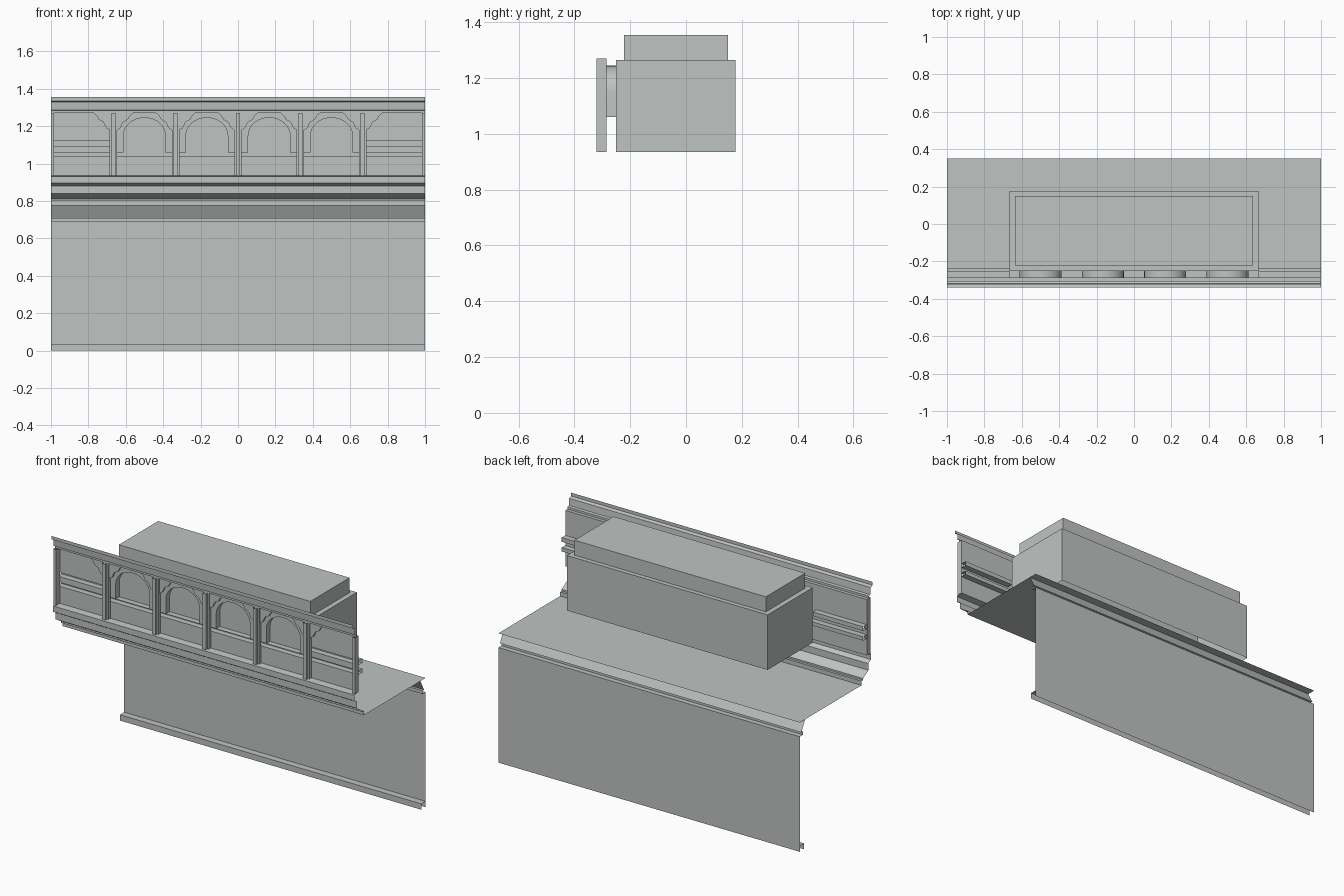
import bpy, bmesh, math

cube = bpy.data.objects.get("Cube")
if cube:
    bpy.data.objects.remove(cube)

stone = bpy.data.materials.new("pale_grey_stone")
stone.use_nodes = True
GREY = (0.52, 0.55, 0.54, 1)
stone.diffuse_color = GREY
stone.node_tree.nodes["Principled BSDF"].inputs["Base Color"].default_value = GREY

PANEL, RECESS = -0.285, -0.25      # front panel plane and back of recesses
BASE, HEAD = 0.935, 1.265          # bottom and top of the gallery panel
SILL, SPRING = 1.06, 1.15          # arch sill and spring line
BAY = 1 / 3                        # column spacing


def finish(name, bm):
    mesh = bpy.data.meshes.new(name)
    bm.to_mesh(mesh)
    bm.free()
    mesh.materials.append(stone)
    obj = bpy.data.objects.new(name, mesh)
    bpy.context.scene.collection.objects.link(obj)
    return obj


def strip(bm, row_a, row_b):
    """Quads between two matching rows of points."""
    a = [bm.verts.new(p) for p in row_a]
    b = [bm.verts.new(p) for p in row_b]
    for i in range(len(a) - 1):
        bm.faces.new((a[i], b[i], b[i + 1], a[i + 1]))


def sheet(name, profile, x0=-1, x1=1):
    """Open (y, z) profile swept along x."""
    bm = bmesh.new()
    strip(bm, [(x0, y, z) for y, z in profile], [(x1, y, z) for y, z in profile])
    return finish(name, bm)


def box(name, x0, x1, y0, y1, z0, z1, skip=()):
    """Box that can leave out hidden sides, given as (axis, sign)."""
    bm = bmesh.new()
    bmesh.ops.create_cube(bm, size=1)
    for v in bm.verts:
        v.co = ((x0 + x1) / 2 + v.co.x * (x1 - x0),
                (y0 + y1) / 2 + v.co.y * (y1 - y0),
                (z0 + z1) / 2 + v.co.z * (z1 - z0))
    bm.normal_update()
    gone = [f for f in bm.faces if any(f.normal[a] * s > 0.9 for a, s in skip)]
    bmesh.ops.delete(bm, geom=gone, context='FACES')
    return finish(name, bm)


# Lower wall, skirting, cornice and the slab above
sheet("lower_wall", [(0.35, 0), (0.35, 0.69)])
sheet("skirting", [(0.31, 0), (0.31, 0.035), (0.35, 0.035)])
sheet("wall_cornice", [(0.35, 0.69), (0.32, 0.69), (0.32, 0.71),
                       (0.335, 0.71), (0.30, 0.775)])
sheet("gallery_floor", [(0.35, 0.775), (-0.235, 0.775)])

# Stepped fascia below the gallery
sheet("lower_fascia", [(-0.235, 0.775), (-0.235, 0.80), (-0.25, 0.80),
                       (-0.25, 0.81), (-0.30, 0.84), (-0.30, 0.88),
                       (-0.315, 0.89), (-0.325, 0.895), (-0.325, 0.93),
                       (PANEL, BASE)])

# Panel below the sill with its horizontal groove
sheet("lower_panel", [(PANEL, BASE), (PANEL, 1.037), (RECESS, 1.037),
                      (RECESS, SILL), (PANEL, SILL)])

# Plain end panels with a second groove
for side, x0, x1 in (("right", -1, -2 * BAY), ("left", 2 * BAY, 1)):
    sheet(side + "_end_panel", [(PANEL, SILL), (PANEL, 1.095), (RECESS, 1.095),
                                (RECESS, 1.12), (PANEL, 1.12), (PANEL, 1.27)], x0, x1)

# Top cornice
sheet("top_cornice", [(PANEL, 1.27), (-0.305, 1.27), (-0.305, 1.283),
                      (-0.318, 1.287), (-0.322, 1.328), (-0.34, 1.335),
                      (-0.34, 1.355)])


def arch_bay(name, cx):
    """Panel with an arched opening and a smooth reveal."""
    half, rise, steps = 0.112, 0.095, 16
    clamp = lambda t: max(-1, min(1, t * math.sqrt(2)))
    angles = [math.pi * i / steps for i in range(steps + 1)]
    arch = [(cx + half * math.cos(a), SPRING + rise * math.sin(a)) for a in angles]
    rim = [(cx + BAY / 2 * clamp(math.cos(a)),
            SPRING + (1.27 - SPRING) * clamp(math.sin(a))) for a in angles]
    arch = [(cx + half, SILL)] + arch + [(cx - half, SILL)]
    rim = [(cx + BAY / 2, SILL)] + rim + [(cx - BAY / 2, SILL)]
    bm = bmesh.new()
    front = [(x, PANEL, z) for x, z in arch]
    strip(bm, front, [(x, PANEL, z) for x, z in rim])
    strip(bm, [(x, RECESS, z) for x, z in arch], front)
    bmesh.ops.remove_doubles(bm, verts=bm.verts, dist=0.0001)
    obj = finish(name, bm)
    bpy.ops.object.select_all(action='DESELECT')
    obj.select_set(True)
    bpy.context.view_layer.objects.active = obj
    bpy.ops.object.shade_smooth_by_angle(angle=math.radians(35))


for i in range(4):
    arch_bay(f"arch_bay_{i + 1}", (i - 1.5) * BAY)

# Stepped columns between the bays, with half columns at the ends
HIDDEN = [(1, 1), (2, -1), (2, 1)]
for i in range(5):
    cx = (i - 2) * BAY
    box(f"column_{i + 1}", cx - 0.02, cx + 0.02, -0.305, PANEL, BASE, HEAD + 0.005, HIDDEN)
    box(f"column_face_{i + 1}", cx - 0.011, cx + 0.011, -0.32, -0.305, BASE, HEAD + 0.005, HIDDEN)
for side, x0, x1 in (("right", -1, -0.983), ("left", 0.983, 1)):
    box(side + "_end_column", x0, x1, -0.32, PANEL, BASE, HEAD + 0.005, HIDDEN)

# Curved brackets on both sides of every column
CURVE = [(0, 1.18), (0.018, 1.19), (0.033, 1.222), (0.058, 1.235),
         (0.068, 1.255), (0.085, 1.27)]
for i in range(5):
    for side, s in (("right", -1), ("left", 1)):
        edge = (i - 2) * BAY + s * 0.02
        bm = bmesh.new()
        outline = [(edge + s * dx, z) for dx, z in CURVE]
        face = [bm.verts.new((x, -0.297, z)) for x, z in outline + [(edge, 1.27)]]
        bm.faces.new(face if s > 0 else face[::-1])
        rows = [[(x, y, z) for x, z in outline] for y in (-0.297, PANEL)]
        strip(bm, *(rows if s > 0 else rows[::-1]))
        finish(f"{side}_bracket_{i + 1}", bm)

# Room block behind the arches and its raised roof
box("room_block", -0.665, 0.665, RECESS, 0.177, BASE, HEAD, [(2, -1)])
box("roof_block", -0.635, 0.635, -0.222, 0.15, HEAD, 1.355, [(2, -1)])
